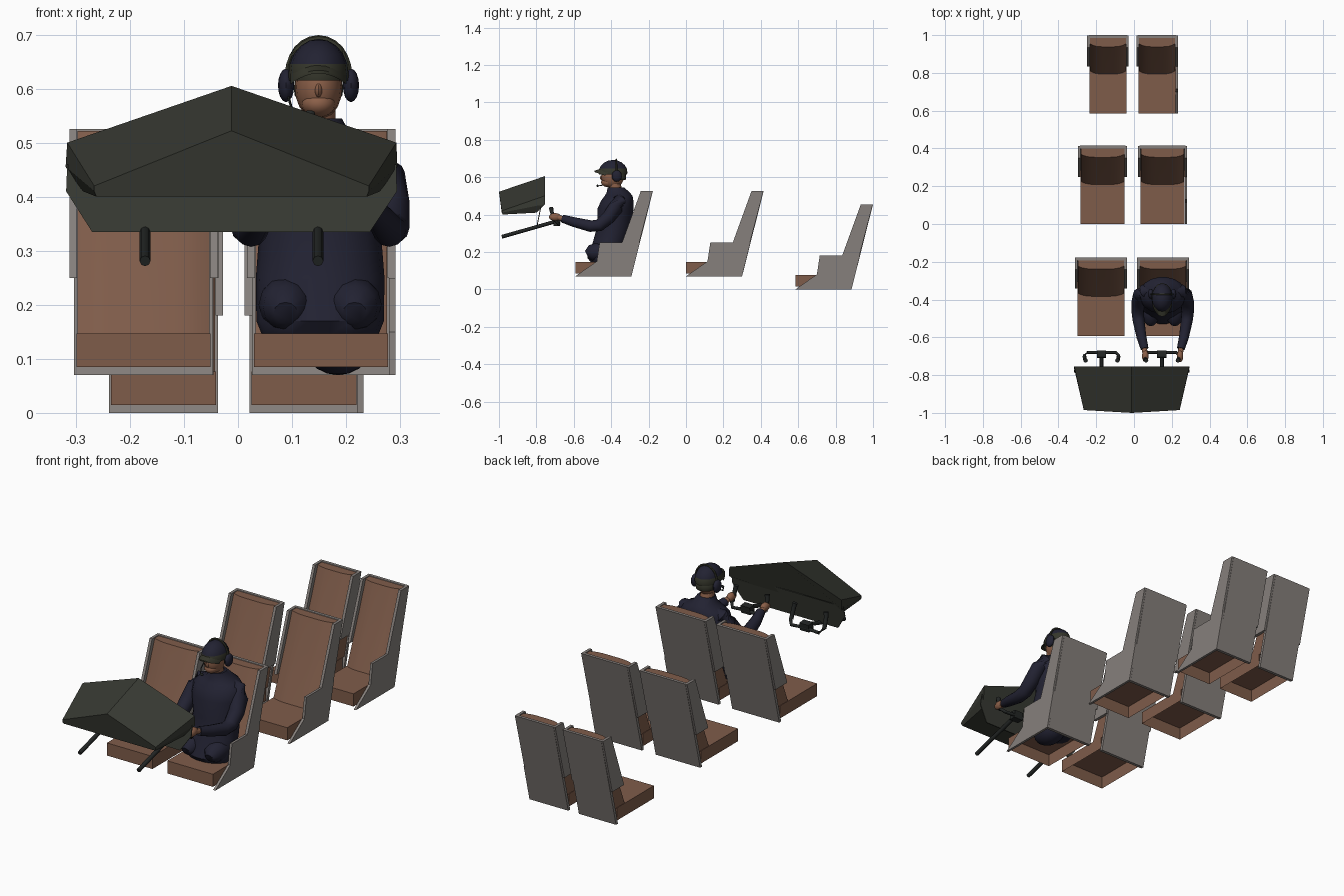
import bpy, bmesh, math
from mathutils import Vector

if "Cube" in bpy.data.objects:
    bpy.data.objects.remove(bpy.data.objects["Cube"])


def mat(name, hexa):
    m = bpy.data.materials.new(name)
    c = [int(hexa[i:i + 2], 16) / 255 for i in (0, 2, 4)]
    m.diffuse_color = [((v + 0.055) / 1.055) ** 2.4 for v in c] + [1]
    m.use_nodes = True
    m.node_tree.nodes["Principled BSDF"].inputs["Base Color"].default_value = m.diffuse_color
    return m


GREY = mat("shell grey", "86807c")
BROWN = mat("leather brown", "7f5c4a")
OLIVE = mat("panel olive", "373932")
BLACK = mat("yoke black", "232625")
NAVY = mat("suit navy", "222232")
SKIN = mat("skin", "8c6049")
CAMO = mat("cap olive", "35362b")


def finish(name, bm, mats, smooth=False, rule=None):
    bmesh.ops.recalc_face_normals(bm, faces=bm.faces[:])
    mats = mats if isinstance(mats, list) else [mats]
    for f in bm.faces:
        f.smooth = smooth
        if rule:
            f.material_index = rule(f)
    me = bpy.data.meshes.new(name)
    bm.to_mesh(me)
    bm.free()
    for m in mats:
        me.materials.append(m)
    ob = bpy.data.objects.new(name, me)
    bpy.context.collection.objects.link(ob)
    if smooth:
        me.set_sharp_from_angle(angle=math.radians(50))
    return ob


def loft(name, rings, m, smooth=False, caps=(True, True)):
    bm = bmesh.new()
    vs = [[bm.verts.new(p) for p in r] for r in rings]
    n = len(vs[0])
    for a, b in zip(vs, vs[1:]):
        for i in range(n):
            bm.faces.new((a[i], a[(i + 1) % n], b[(i + 1) % n], b[i]))
    if caps[0]:
        bm.faces.new(vs[0])
    if caps[1]:
        bm.faces.new(vs[-1])
    return finish(name, bm, m, smooth)


def prism(name, prof, x0, x1, m):
    """Profile in (y, z), extruded along x."""
    return loft(name, [[(x, y, z) for y, z in prof] for x in (x0, x1)], m)


def limb(name, pts, m, sides=10):
    """Tube through (x, y, z, radius) points."""
    rings = []
    P = [Vector(p[:3]) for p in pts]
    for i, p in enumerate(P):
        d = (P[min(i + 1, len(P) - 1)] - P[max(i - 1, 0)]).normalized()
        u = d.cross(Vector((0, 1, 0)) if abs(d.x) > 0.6 else Vector((1, 0, 0))).normalized()
        v = d.cross(u)
        rings.append([p + pts[i][3] * (u * math.cos(a) + v * math.sin(a))
                      for a in (2 * math.pi * k / sides for k in range(sides))])
    return loft(name, rings, m, True)


def ball(name, c, r, m, cut=None, rule=None, seg=16):
    bm = bmesh.new()
    bmesh.ops.create_uvsphere(bm, u_segments=seg, v_segments=seg // 2 + 2, radius=1)
    for v in bm.verts:
        v.co = Vector([c[i] + r[i] * v.co[i] for i in range(3)])
    if cut is not None:
        bmesh.ops.bisect_plane(bm, geom=bm.verts[:] + bm.edges[:] + bm.faces[:],
                               plane_co=(0, 0, cut), plane_no=(0, 0, 1), clear_inner=True)
    return finish(name, bm, m, True, rule)


# ---- seats: open-bottom cushion, padded backrest, rear shell, side wings
def seat(tag, cx, hw, dy, dz, panel):
    def at(prof):
        return [(y + dy, z + dz) for y, z in prof]
    c = [(cx - hw, dy), (cx + hw, dy), (cx + hw, 0.287 + dy), (cx - hw, 0.287 + dy)]
    loft(tag + "_cushion", [[(x, y, z + dz) for x, y in c] for z in (0.085, 0.147)],
         BROWN, caps=(False, True))
    # backrest, its long edges rolled back
    rings = []
    for k in range(13):
        u = -1 + k / 6
        d = 0.003 + 0.016 * u ** 4
        prof = at([(0.205 + d, 0.145), (0.247 + d, 0.25), (0.30 + d, 0.385),
                   (0.35 + d, 0.522), (0.40, 0.522), (0.305, 0.145)])
        rings.append([(cx + u * (hw - 0.002), y, z) for y, z in prof])
    loft(tag + "_backrest", rings, BROWN, True)
    prism(tag + "_shell", at([(0.285, 0.07), (0.40, 0.525), (0.415, 0.525), (0.30, 0.07)]),
          cx - hw - 0.004, cx + hw + 0.004, GREY)
    wing = at([(0.25, 0.25), (0.35, 0.525), (0.414, 0.525), (0.342, 0.25)])
    for s, side in ((-1, "left"), (1, "right")):
        prism(tag + "_wing_" + side, wing, cx + s * (hw - 0.001), cx + s * (hw + 0.013), GREY)
    if panel:
        prism(tag + "_side_panel",
              at([(0, 0.07), (0.115, 0.15), (0.13, 0.25), (0.345, 0.25), (0.30, 0.07)]),
              cx + hw + 0.001, cx + hw + 0.013, GREY)


for row, hw, dy, dz, xl, xr in (("front", 0.124, -0.592, 0, -0.175, 0.154),
                                ("middle", 0.117, 0, 0, -0.166, 0.151),
                                ("rear", 0.097, 0.585, -0.07, -0.138, 0.122)):
    seat(row + "_seat_left", xl, hw, dy, dz, False)
    seat(row + "_seat_right", xr, hw, dy, dz, True)

# ---- instrument hood: peaked roof running down to the nose
cx = -0.012
back = [(-0.304, -0.755, 0.50), (0, -0.755, 0.605), (0.305, -0.755, 0.50),
        (0.307, -0.755, 0.455), (0.275, -0.80, 0.41), (-0.275, -0.80, 0.41), (-0.307, -0.755, 0.455)]
nose = [(-0.254, -0.985, 0.42), (0, -1.0, 0.522), (0.254, -0.985, 0.42),
        (0.254, -0.985, 0.41), (0.25, -0.98, 0.40), (-0.25, -0.98, 0.40), (-0.254, -0.985, 0.41)]
loft("instrument_hood", [[(x + cx, y, z) for x, y, z in r] for r in (back, nose)], OLIVE)
sheet = [(-0.304, 0.46), (0.305, 0.46), (0.306, 0.41), (0.256, 0.335), (-0.258, 0.335), (-0.306, 0.41)]
loft("instrument_board", [[(x + cx, y - (0.46 - z) * 0.2, z) for x, z in sheet]
                          for y in (-0.775, -0.77)], OLIVE)

# ---- control yokes
for tag, x in (("left", -0.172), ("right", 0.148)):
    limb(tag + "_yoke_shaft", [(x, -0.985, 0.281, 0.010), (x, -0.69, 0.365, 0.010)], BLACK, 8)
    path = [(0.088, -0.715, 0.40), (0.09, -0.695, 0.365), (0.075, -0.68, 0.348), (0.03, -0.68, 0.352)]
    path += [(-a, b, c) for a, b, c in reversed(path)]
    limb(tag + "_yoke_bar", [(x + a, b, c, 0.008) for a, b, c in path], BLACK, 8)
    prism(tag + "_yoke_hub", [(-0.71, 0.338), (-0.675, 0.338), (-0.67, 0.375), (-0.705, 0.378)],
          x - 0.025, x + 0.025, BLACK)
    for s in (-1, 1):
        limb(tag + "_yoke_grip", [(x + s * 0.09, -0.70, 0.365, 0.010), (x + s * 0.088, -0.718, 0.415, 0.010),
                                  (x + s * 0.084, -0.722, 0.438, 0.012)], BLACK, 8)

# ---- seated pilot
px = 0.152
torso = []
for z, rx, y0, y1 in ((0.145, 0.108, -0.51, -0.36), (0.17, 0.118, -0.53, -0.34), (0.25, 0.119, -0.50, -0.31),
                      (0.34, 0.112, -0.475, -0.285), (0.43, 0.124, -0.475, -0.28), (0.475, 0.122, -0.455, -0.28),
                      (0.50, 0.096, -0.435, -0.285), (0.518, 0.055, -0.425, -0.30), (0.545, 0.040, -0.42, -0.33)):
    torso.append([(px + rx * math.cos(a), (y0 + y1) / 2 + (y1 - y0) / 2 * math.sin(a), z)
                  for a in (2 * math.pi * k / 18 for k in range(18))])
loft("pilot_torso", torso, NAVY, True)
ball("pilot_hips", (0.185, -0.40, 0.13), (0.065, 0.09, 0.06), NAVY)
for s, side in ((-1, "left"), (1, "right")):
    def q(dx, y, z, r):
        return (px + s * dx, y, z, r)
    limb("pilot_thigh_" + side, [q(0.06, -0.38, 0.21, 0.05), q(0.064, -0.47, 0.20, 0.05),
                                 q(0.064, -0.51, 0.195, 0.042), q(0.064, -0.53, 0.185, 0.022)], NAVY, 12)
    limb("pilot_arm_" + side, [q(0.065, -0.35, 0.488, 0.022), q(0.096, -0.355, 0.474, 0.036),
                               q(0.118, -0.375, 0.437, 0.040), q(0.13, -0.415, 0.385, 0.036),
                               q(0.132, -0.465, 0.342, 0.033), q(0.128, -0.51, 0.338, 0.031),
                               q(0.112, -0.60, 0.36, 0.026), q(0.096, -0.66, 0.378, 0.021)], NAVY, 12)
    limb("pilot_wrist_" + side, [q(0.098, -0.65, 0.376, 0.014), q(0.093, -0.69, 0.386, 0.014)], SKIN, 8)
    ball("pilot_hand_" + side, (px + s * 0.092, -0.70, 0.387), (0.018, 0.033, 0.021), SKIN, seg=10)
    # ear cups
    ball("headset_cup_" + side, (px - 0.003 + s * 0.06, -0.37, 0.606), (0.015, 0.027, 0.031), NAVY, seg=12)

hx = 0.149
limb("pilot_neck", [(hx, -0.37, 0.51, 0.034), (hx, -0.385, 0.57, 0.033)], SKIN)
ball("pilot_head", (hx, -0.393, 0.603), (0.044, 0.061, 0.062), SKIN)
ball("pilot_jaw", (hx, -0.418, 0.572), (0.032, 0.036, 0.025), SKIN, seg=16)
ball("pilot_nose", (hx, -0.450, 0.597), (0.007, 0.011, 0.013), SKIN, seg=8)
ball("pilot_hair", (hx, -0.365, 0.60), (0.046, 0.045, 0.045), CAMO, cut=0.585)
# cap with an olive lower band, visor
ball("cap_dome", (hx, -0.39, 0.625), (0.056, 0.077, 0.067), [NAVY, CAMO], cut=0.615,
     rule=lambda f: int(f.calc_center_median().z < 0.645))
rings = []
for k in range(9):
    u = -1 + k / 4
    yb = -0.39 - 0.055 * math.sqrt(max(0, 1 - u * u * 0.8))
    yf = yb - 0.045 * (1 - 0.6 * u * u)
    z = 0.642 - 0.02 * u * u
    rings.append([(hx + 0.052 * u, a, z + b) for a, b in ((yb, 0.0), (yb, 0.007), (yf, -0.008), (yf, -0.014))])
loft("cap_visor", rings, CAMO, True)
# headset band over the cap and microphone boom
limb("headset_band", [(hx + 0.058 * math.cos(a), -0.372, 0.625 + 0.069 * math.sin(a), 0.005)
                      for a in (math.pi * k / 12 for k in range(13))], CAMO, 6)
limb("microphone_boom", [(0.092, -0.375, 0.59, 0.0025), (0.10, -0.43, 0.56, 0.0025),
                         (0.125, -0.47, 0.553, 0.0025)], BLACK, 6)
ball("microphone", (0.133, -0.473, 0.554), (0.010, 0.006, 0.006), BLACK, seg=8)
